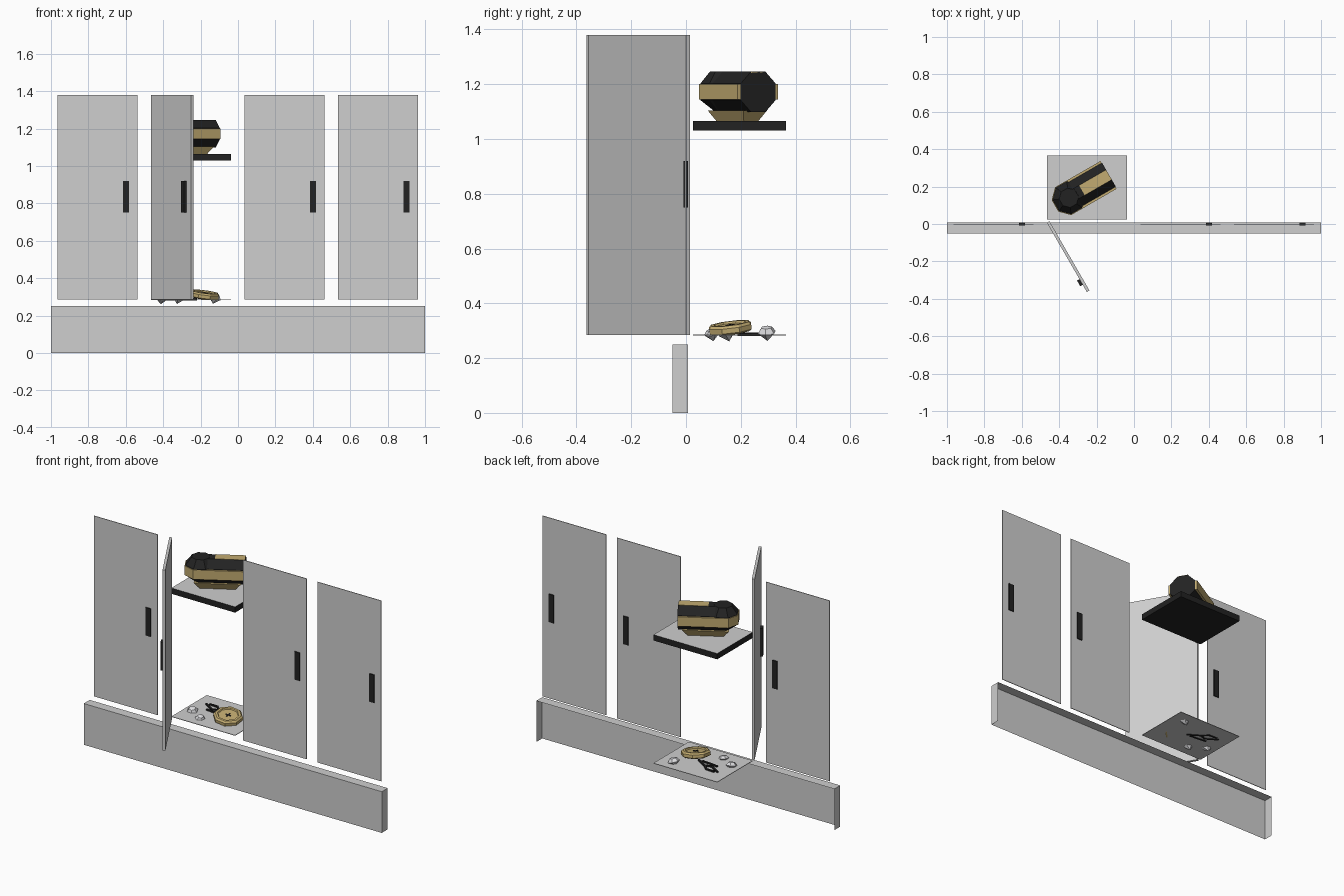
import bpy, bmesh, math
from mathutils import Matrix, Vector

if "Cube" in bpy.data.objects:
    bpy.data.objects.remove(bpy.data.objects["Cube"], do_unlink=True)


def material(name, rgb):
    m = bpy.data.materials.new(name)
    m.use_nodes = True
    m.diffuse_color = (*rgb, 1)
    m.node_tree.nodes["Principled BSDF"].inputs["Base Color"].default_value = (*rgb, 1)
    return m


GREY = material("light grey", (0.62, 0.62, 0.62))
BLACK = material("black", (0.016, 0.016, 0.016))
GOLD = material("gold", (0.54, 0.41, 0.165))
GEM = material("pale gem", (0.72, 0.72, 0.74))
IDENT = Matrix.Identity(4)


def finish(name, bm, mats, matrix=IDENT):
    me = bpy.data.meshes.new(name)
    bm.to_mesh(me)
    bm.free()
    for m in mats:
        me.materials.append(m)
    ob = bpy.data.objects.new(name, me)
    ob.matrix_world = matrix
    bpy.context.collection.objects.link(ob)
    return ob


def box_bm(lo, hi):
    bm = bmesh.new()
    lo, hi = Vector(lo), Vector(hi)
    size = Matrix.Diagonal((*(hi - lo), 1))
    bmesh.ops.create_cube(bm, size=1, matrix=Matrix.Translation((lo + hi) / 2) @ size)
    bm.normal_update()
    return bm


def box(name, lo, hi, mat, matrix=IDENT):
    return finish(name, box_bm(lo, hi), [mat], matrix)


def lathe(name, profile, mats, matrix=IDENT, sides=8, rule=None):
    """Revolve (apothem, z) points around z with flat sides on the axes."""
    bm = bmesh.new()
    k = 1 / math.cos(math.pi / sides)
    rings = [[bm.verts.new((r * k * math.cos((i + 0.5) * math.tau / sides),
                            r * k * math.sin((i + 0.5) * math.tau / sides), z))
              for i in range(sides)] for r, z in profile]
    for a, b in zip(rings, rings[1:]):
        for i in range(sides):
            j = (i + 1) % sides
            bm.faces.new((a[i], a[j], b[j], b[i]))
    bm.faces.new(rings[0][::-1])
    bm.faces.new(rings[-1])
    bmesh.ops.remove_doubles(bm, verts=bm.verts, dist=1e-5)
    bmesh.ops.recalc_face_normals(bm, faces=bm.faces)
    if rule:
        for f in bm.faces:
            f.material_index = rule(f)
    return finish(name, bm, mats, matrix)


# plinth: a trough open at the back and the bottom
bm = box_bm((-1, -0.05, 0), (1, 0.007, 0.25))
bmesh.ops.delete(bm, geom=[f for f in bm.faces if f.normal.y > 0.5 or f.normal.z < -0.5],
                 context='FACES')
finish("plinth", bm, [GREY])

# closed doors with handles that pass through the panel
Z0, Z1, W = 0.285, 1.38, 0.428
for i, x in enumerate((-0.965, 0.035, 0.535), 1):
    box(f"closed_door_{i}", (x, -0.003, Z0), (x + W, 0.001, Z1), GREY)
    hx = x + W - 0.062
    box(f"closed_door_handle_{i}", (hx - 0.017, -0.009, 0.75), (hx + 0.017, 0.007, 0.92), BLACK)

# open door, swung out about its left edge
swing = Matrix.Translation((-0.459, 0.011, 0)) @ Matrix.Rotation(math.radians(-60), 4, 'Z')
box("open_door", (0, -0.008, Z0), (W, 0.008, Z1), GREY, swing)
box("open_door_handle", (W - 0.079, -0.023, 0.75), (W - 0.045, -0.007, 0.92), BLACK, swing)

# upper shelf with a pale top, lower shelf as a thin sheet
bm = box_bm((-0.465, 0.025, 1.03), (-0.037, 0.365, 1.065))
for f in bm.faces:
    f.material_index = 1 if f.normal.z > 0.5 else 0
finish("upper_shelf", bm, [BLACK, GREY])
box("lower_shelf", (-0.465, 0.025, 0.283), (-0.037, 0.365, 0.286), GREY)

# octagonal case: long barrel, faceted round end, raised gold band
place = Matrix.Translation((-0.27, 0.185, 0)) @ Matrix.Rotation(math.radians(30), 4, 'Z')
R, MID, CU, END = 0.0735, 1.172, -0.09, 0.157
S = R * math.tan(math.pi / 8)
lathe("case_barrel", [(R, CU), (R, END)], [BLACK],
      place @ Matrix.Translation((0, 0, MID)) @ Matrix.Rotation(math.pi / 2, 4, 'Y'))
round_end = place @ Matrix.Translation((CU, 0, MID))
lathe("case_round_end", [(S, -R), (R + 0.008, -S), (R + 0.008, S), (S + 0.018, R + 0.001)],
      [BLACK], round_end)
lathe("case_end_band", [(0.086, -S + 0.002), (0.086, S - 0.002)], [GOLD], round_end)
box("case_side_band", (CU, -0.086, MID - S + 0.002), (END - 0.003, 0.086, MID + S - 0.002),
    GOLD, place)
box("case_top_stripe", (-0.01, -S, MID + R - 0.004), (END, S, MID + R + 0.001), GOLD, place)

# tapered gold foot under the case
bm = box_bm((-0.125, -0.05, 1.064), (0.135, 0.05, 1.104))
for v in bm.verts:
    if v.co.z < 1.08:
        v.co.x = 0.005 + (v.co.x - 0.005) * 0.76
        v.co.y *= 0.6
finish("case_foot", bm, [GOLD], place)

# octagonal coin with a rim, a recessed face and a small dark cross
tilt = (Matrix.Translation((-0.18, 0.162, 0.309)) @ Matrix.Rotation(math.radians(7), 4, 'X')
        @ Matrix.Rotation(math.radians(7), 4, 'Y'))
lathe("coin", [(0.066, -0.016), (0.077, -0.009), (0.077, 0.009), (0.068, 0.018),
               (0.056, 0.018), (0.052, 0.011)], [GOLD], tilt)
for i, (a, b) in enumerate(((0.017, 0.004), (0.004, 0.017)), 1):
    box(f"coin_mark_{i}", (-a, -b, 0.010), (a, b, 0.0125 + i * 0.0005), BLACK, tilt)

# cut gems pushed slightly through the lower shelf
for i, (x, y, z, r, turn) in enumerate(((-0.41, 0.15, 0.288, 0.028, 20),
                                        (-0.32, 0.095, 0.286, 0.025, 55),
                                        (-0.125, 0.295, 0.292, 0.030, 80)), 1):
    m = (Matrix.Translation((x, y, z)) @ Matrix.Rotation(math.radians(turn), 4, 'Z')
         @ Matrix.Rotation(math.radians(18), 4, 'X'))
    lathe(f"gem_{i}", [(0.0005, -r), (r, 0.002), (r * 0.6, r * 0.7), (0.0005, r * 0.85)],
          [GEM], m, sides=6)

# dark chain lying in loose strands
strands = [[(-0.225, 0.195), (-0.29, 0.235), (-0.33, 0.222), (-0.395, 0.262)],
           [(-0.25, 0.195), (-0.30, 0.198), (-0.35, 0.205)],
           [(-0.29, 0.235), (-0.325, 0.268), (-0.375, 0.27)]]
bm = bmesh.new()
for path in strands:
    for p, q in zip(path, path[1:]):
        p, q = Vector((*p, 0.287)), Vector((*q, 0.287))
        d = q - p
        m = (Matrix.Translation((p + q) / 2) @ Matrix.Rotation(math.atan2(d.y, d.x), 4, 'Z')
             @ Matrix.Diagonal((d.length + 0.008, 0.011, 0.014, 1)))
        bmesh.ops.create_cube(bm, size=1, matrix=m)
finish("chain", bm, [BLACK])
